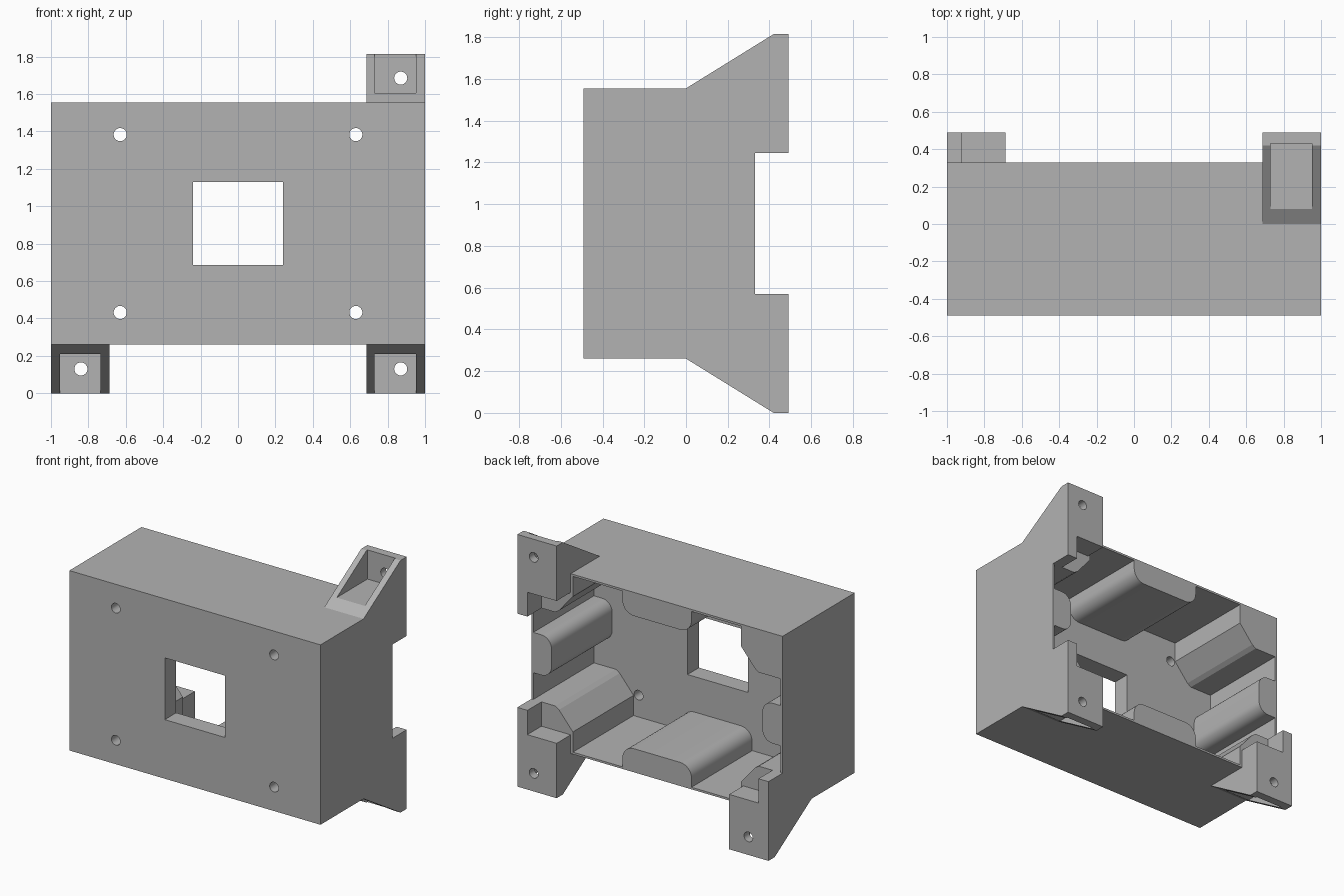
import bpy, bmesh, math
from mathutils import Vector

if "Cube" in bpy.data.objects:
    bpy.data.objects.remove(bpy.data.objects["Cube"], do_unlink=True)

grey = bpy.data.materials.new("plain_grey")
grey.use_nodes = True
grey.diffuse_color = (0.45, 0.45, 0.45, 1)
grey.node_tree.nodes["Principled BSDF"].inputs["Base Color"].default_value = grey.diffuse_color

# Main dimensions
FRONT, PLATE, BACK, REAR = -0.49, -0.36, 0.33, 0.49
LOW, HIGH, TOTAL = 0.26, 1.555, 1.815
MID = TOTAL / 2
WALL = 0.015
HOLE = 0.035


def prism(name, points, axis, lo, hi):
    """Extrude a closed (x, z) profile along y, or a (y, z) profile along x."""
    bm = bmesh.new()
    place = (lambda p, d: (p[0], d, p[1])) if axis == "y" else (lambda p, d: (d, p[0], p[1]))
    face = bm.faces.new([bm.verts.new(place(p, lo)) for p in points])
    ext = bmesh.ops.extrude_face_region(bm, geom=[face])
    move = Vector((0, hi - lo, 0)) if axis == "y" else Vector((hi - lo, 0, 0))
    verts = [g for g in ext["geom"] if isinstance(g, bmesh.types.BMVert)]
    bmesh.ops.translate(bm, vec=move, verts=verts)
    bmesh.ops.recalc_face_normals(bm, faces=bm.faces)
    mesh = bpy.data.meshes.new(name)
    bm.to_mesh(mesh)
    bm.free()
    mesh.materials.append(grey)
    obj = bpy.data.objects.new(name, mesh)
    bpy.context.collection.objects.link(obj)
    return obj


def box(name, x0, x1, y0, y1, z0, z1):
    return prism(name, [(x0, z0), (x1, z0), (x1, z1), (x0, z1)], "y", y0, y1)


def rod(x, z, y0, y1):
    steps = [i * math.tau / 24 for i in range(24)]
    ring = [(x + HOLE * math.cos(a), z + HOLE * math.sin(a)) for a in steps]
    return prism("hole_cutter", ring, "y", y0, y1)


def activate(obj):
    bpy.ops.object.select_all(action="DESELECT")
    obj.select_set(True)
    bpy.context.view_layer.objects.active = obj


def cut(obj, cutters):
    activate(obj)
    for cutter in cutters:
        mod = obj.modifiers.new("cut", "BOOLEAN")
        mod.operation, mod.solver, mod.object = "DIFFERENCE", "EXACT", cutter
        bpy.ops.object.modifier_apply(modifier=mod.name)
        bpy.data.objects.remove(cutter, do_unlink=True)
    smooth(obj)


def smooth(obj):
    activate(obj)
    bpy.ops.object.shade_smooth_by_angle(angle=math.radians(30))


# Front plate with window and screw holes
front = box("front_plate", -1, 1, FRONT, PLATE, LOW, HIGH)
cutters = [box("window_cutter", -0.24, 0.24, -0.6, -0.2, 0.685, 1.13)]
cutters += [rod(x, z, -0.6, -0.2) for x in (-0.63, 0.63) for z in (0.432, TOTAL - 0.432)]
cut(front, cutters)

# Thin outer walls
box("bottom_wall", -1, 1, PLATE, BACK, LOW, LOW + WALL)
box("top_wall", -1, 1, PLATE, BACK, HIGH - WALL, HIGH)
box("right_wall", -1, WALL - 1, PLATE, BACK, LOW, HIGH)
box("left_wall", 1 - WALL, 1, PLATE, BACK, LOW, HIGH)


def pad_profile(half, height, radius):
    """Low block profile with two rounded upper corners, as (along, up) pairs."""
    pts = [(-half, 0)]
    for side, start in ((-1, 180), (1, 90)):
        for i in range(9):
            a = math.radians(start - i * 90 / 8)
            pts.append((side * (half - radius) + radius * math.cos(a),
                        height - radius + radius * math.sin(a)))
    return pts + [(half, 0)]


# Rounded spacer pads inside each wall
wide = pad_profile(0.275, 0.17, 0.09)
tall = pad_profile(0.145, 0.16, 0.08)
for name, pts in (
    ("bottom_pad", [(u, LOW + v) for u, v in wide]),
    ("top_pad", [(u, HIGH - v) for u, v in wide]),
    ("right_pad", [(v - 1, MID + u) for u, v in tall]),
    ("left_pad", [(1 - v, MID + u) for u, v in tall]),
):
    smooth(prism(name, pts, "y", PLATE, BACK))

# Chamfered corner blocks
corner = [(1, LOW), (0.67, LOW), (0.67, 0.42), (0.78, 0.55), (0.81, 0.57), (1, 0.57)]
for sx, side in ((1, "left"), (-1, "right")):
    for top, level in ((False, "bottom"), (True, "top")):
        pts = [(sx * x, TOTAL - z if top else z) for x, z in corner]
        prism(f"{level}_{side}_corner_block", pts, "y", PLATE, BACK)

# Mounting tabs: sloped body, screw pocket, screw hole and side strip
slope = [(0, LOW), (0.42, 0), (REAR, 0), (REAR, 0.395), (BACK, 0.395), (BACK, LOW)]
for sx, top, name in ((1, False, "bottom_left"), (-1, False, "bottom_right"), (1, True, "top_left")):
    def flip(z):
        return TOTAL - z if top else z
    shift = 0 if sx > 0 else -0.03
    inner = 0.687
    tab = prism(name + "_tab", [(y, flip(z)) for y, z in slope], "x", sx * inner, sx)
    x0, x1 = sx * (0.73 - shift * 0.2), sx * 0.953
    hx = sx * (0.87 + shift)
    cut(tab, [box("pocket_cutter", x0, x1, -0.2, 0.43, flip(-0.1), flip(0.21)),
              rod(hx, flip(0.13), 0.3, 0.6)])
    box(name + "_strip", sx * 0.92, sx, BACK, REAR, flip(0.395), flip(0.57))
